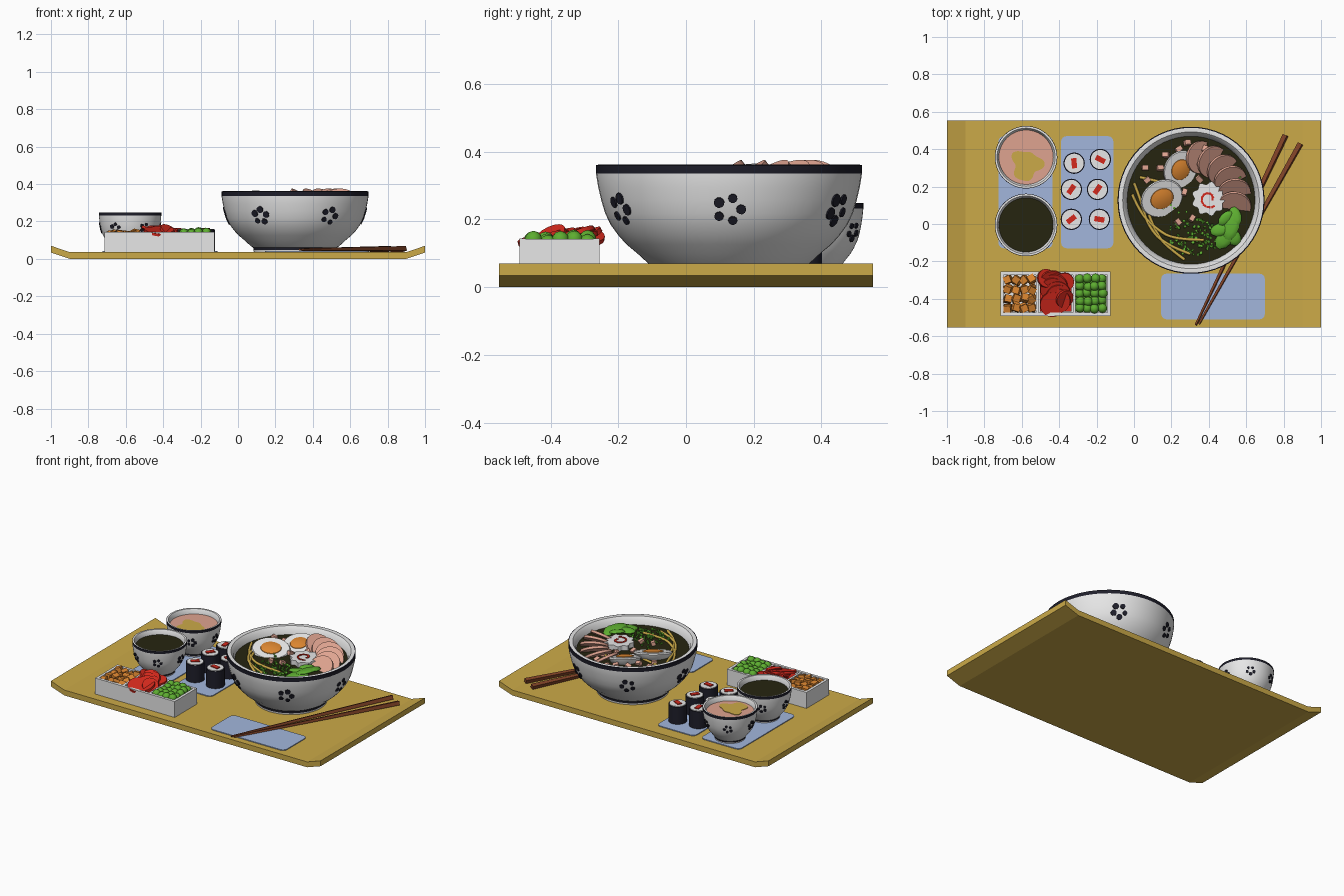
import bpy, bmesh, math, random
from mathutils import Matrix, Vector, Euler

if "Cube" in bpy.data.objects:
    bpy.data.objects.remove(bpy.data.objects["Cube"])
random.seed(4)
R = random.uniform

COLS = dict(gold=(.60, .40, .065), blue=(.36, .47, .72), white=(.84, .84, .84), navy=(.013, .013, .023),
            broth=(.019, .018, .005), pink=(.74, .37, .28), red=(.66, .022, .012), green=(.11, .42, .03),
            orange=(.72, .24, .03), brown=(.22, .055, .02))
MATS, IDX = [], {}
for i, (n, c) in enumerate(COLS.items()):
    m = bpy.data.materials.new(n)
    m.diffuse_color = (*c, 1)
    m.use_nodes = True
    m.node_tree.nodes["Principled BSDF"].inputs["Base Color"].default_value = m.diffuse_color
    MATS.append(m)
    IDX[n] = i


def finish(name, bm, smooth=True):
    bmesh.ops.recalc_face_normals(bm, faces=bm.faces[:])
    used = sorted({f.material_index for f in bm.faces})
    for f in bm.faces:
        f.material_index = used.index(f.material_index)
    me = bpy.data.meshes.new(name)
    bm.to_mesh(me)
    bm.free()
    o = bpy.data.objects.new(name, me)
    bpy.context.collection.objects.link(o)
    for u in used:
        me.materials.append(MATS[u])
    if smooth:
        bpy.ops.object.select_all(action='DESELECT')
        o.select_set(True)
        bpy.context.view_layer.objects.active = o
        bpy.ops.object.shade_smooth_by_angle(angle=math.radians(35))
    return o


def place(loc, rot=(0, 0, 0), scale=(1, 1, 1)):
    q = Euler(rot) if isinstance(rot, tuple) else rot
    return Matrix.LocRotScale(Vector(loc), q, Vector(scale))


def facing(n):
    return Vector((0, 0, 1)).rotation_difference(Vector(n).normalized())


def paint(ret, col):
    for f in {f for v in ret['verts'] for f in v.link_faces}:
        f.material_index = IDX[col]


def box(bm, col, loc, size, rot=(0, 0, 0)):
    paint(bmesh.ops.create_cube(bm, size=1, matrix=place(loc, rot, size)), col)


def disc(bm, col, loc, r, h, rot=(0, 0, 0), r2=None, seg=24, sc=(1, 1, 1)):
    paint(bmesh.ops.create_cone(bm, cap_ends=True, segments=seg, radius1=r, radius2=r if r2 is None else r2,
                                depth=h, matrix=place(loc, rot, sc)), col)


def ball(bm, col, loc, sc, rot=(0, 0, 0), sub=2):
    paint(bmesh.ops.create_icosphere(bm, subdivisions=sub, radius=1, matrix=place(loc, rot, sc)), col)


def blob(bm, col, loc, rf, h, n=48):
    # flat plate whose outline radius is a function of angle
    vs = [bm.verts.new((loc[0] + rf(a) * math.cos(a), loc[1] + rf(a) * math.sin(a), loc[2]))
          for a in (2 * math.pi * i / n for i in range(n))]
    ext = bmesh.ops.extrude_face_region(bm, geom=[bm.faces.new(vs)])
    tops = [g for g in ext['geom'] if isinstance(g, bmesh.types.BMVert)]
    bmesh.ops.translate(bm, verts=tops, vec=(0, 0, h))
    paint({'verts': vs + tops}, col)


def lathe(bm, prof, loc, col, seg=56, M=Matrix()):
    # col(i) gives the colour of profile segment i
    rings = []
    for r, z in prof:
        n = 1 if r == 0 else seg
        rings.append([bm.verts.new(M @ Vector((r * math.cos(2 * math.pi * k / seg), r * math.sin(2 * math.pi * k / seg), z))
                                   + Vector(loc)) for k in range(n)])
    for i, (a, b) in enumerate(zip(rings, rings[1:])):
        for k in range(seg):
            j = (k + 1) % seg
            q = [a[k % len(a)], a[j % len(a)], b[j % len(b)], b[k % len(b)]]
            bm.faces.new(list(dict.fromkeys(q))).material_index = IDX[col(i)]


# tray with upturned ends
bm = bmesh.new()
side = [(-1, .034), (-.9, 0), (.9, 0), (1, .034), (1, .07), (.9, .036), (-.9, .036), (-1, .07)]
f = bm.faces.new([bm.verts.new((x, -.553, z)) for x, z in side])
g = bmesh.ops.extrude_face_region(bm, geom=[f])['geom']
bmesh.ops.translate(bm, verts=[v for v in g if isinstance(v, bmesh.types.BMVert)], vec=(0, 1.106, 0))
paint({'verts': bm.verts[:]}, 'gold')
finish('tray', bm, False)

# cloth mats with rounded corners
for name, x0, x1, y0, y1 in [('bowl_mat', -.725, -.435, -.13, .47), ('sushi_mat', -.39, -.11, -.13, .47),
                             ('chopstick_mat', .145, .70, -.51, -.265)]:
    bm = bmesh.new()
    box(bm, 'blue', ((x0 + x1) / 2, (y0 + y1) / 2, .037), (x1 - x0, y1 - y0, .009))
    up = [e for e in bm.edges if abs(e.verts[0].co.z - e.verts[1].co.z) > .005]
    bmesh.ops.bevel(bm, geom=up, offset=.03, segments=4, profile=.5, affect='EDGES')
    paint({'verts': bm.verts[:]}, 'blue')
    finish(name, bm, False)

# bowls: (radius, height) fractions, outside from the foot up, then inside down
OUT = [(.56, 0), (.565, .035), (.57, .08), (.60, .10), (.69, .2), (.77, .28), (.83, .36), (.89, .46), (.93, .56),
       (.96, .68), (.983, .8), (1, .925), (1, 1)]
IN = [(.985, 1.005), (.93, 1), (.895, .95), (.87, .85), (.80, .5), (.5, .25), (0, .2)]


def bowl(name, x, y, z, rad, h, content, fs):
    bm = bmesh.new()
    prof = [(0, 0)] + OUT + IN
    dark = (2, 12, 13)
    lathe(bm, [(r * rad, t * h) for r, t in prof], (x, y, z), lambda i: 'navy' if i in dark else 'white')
    finish(name, bm)
    # painted blossoms round the outside
    bm = bmesh.new()
    for k in range(6):
        for p in range(5):
            a5 = p * 2 * math.pi / 5 + k
            zz = .6 * h + math.sin(a5) * .034 * fs
            t = zz / h
            i = next(i for i in range(len(OUT) - 1) if OUT[i + 1][1] >= t)
            (r0, t0), (r1, t1) = OUT[i], OUT[i + 1]
            rr = (r0 + (r1 - r0) * (t - t0) / (t1 - t0)) * rad
            ang = k * math.pi / 3 + math.cos(a5) * .036 * fs / rr
            d = Vector((math.cos(ang), math.sin(ang), -(r1 - r0) * rad / ((t1 - t0) * h)))
            disc(bm, 'navy', (x + d.x * rr, y + d.y * rr, z + zz), R(.013, .02) * fs, .009, facing(d), seg=10)
    finish(name + '_blossoms', bm, False)
    bm = bmesh.new()
    disc(bm, content, (x, y, z + .85 * h - .004), .872 * rad, .008, seg=56)
    finish(name + '_soup', bm)


CX, CY = .305, .127
bowl('noodle_bowl', CX, CY, .035, .393, .325, 'broth', 1)
bowl('sauce_bowl', -.577, -.005, .04, .167, .208, 'broth', .6)
bowl('cream_bowl', -.577, .357, .04, .167, .208, 'pink', .6)
bm = bmesh.new()
blob(bm, 'gold', (-.575, .315, .216), lambda a: .078 + .014 * math.sin(3 * a + 1) + .008 * math.cos(5 * a), .004)
finish('cream_swirl', bm)

SZ = .313  # soup level in the large bowl

# noodles
cu = bpy.data.curves.new('noodles', 'CURVE')
cu.dimensions = '3D'
cu.bevel_depth, cu.bevel_resolution, cu.resolution_u = .0085, 2, 6
for path in [[(-.01, .16), (.03, .065), (.11, -.02), (.215, -.085), (.375, -.085)],
             [(.0, .22), (.04, .12), (.07, .0), (.16, -.11), (.30, -.16)],
             [(.08, .05), (.12, -.06), (.2, -.14), (.27, -.19)],
             [(.03, .25), (.10, .235), (.16, .22)],
             [(.36, .33), (.42, .26), (.47, .22)]]:
    s = cu.splines.new('NURBS')
    s.points.add(len(path) - 1)
    s.use_endpoint_u, s.order_u = True, 3
    for p, (x, y) in zip(s.points, path):
        p.co = (x, y, SZ + R(.002, .01), 1)
cu.materials.append(MATS[IDX['gold']])
bpy.context.collection.objects.link(bpy.data.objects.new('noodles', cu))

# egg halves, tilted to the front
for k, (x, y, r, spin) in enumerate([(.15, .135, .10, .5), (.25, .29, .09, 1.2)]):
    bm = bmesh.new()
    Q = facing((.18, -.25, 1)).to_matrix().to_4x4() @ Matrix.Rotation(spin, 4, 'Z') @ Matrix.Diagonal((1.18, 1, 1, 1))
    pr = [(0, 0), (r * .95, 0), (r, -.008), (r * .85, -.035), (r * .5, -.055), (0, -.06)]
    lathe(bm, pr, (x, y, SZ + .024), lambda i: 'white', 32, Q)
    lathe(bm, [(0, .012), (r * .3, .01), (r * .53, .003), (r * .56, -.003), (0, -.004)], (x, y, SZ + .024),
          lambda i: 'orange', 24, Q)
    finish('egg_half_%d' % (k + 1), bm)

# fanned meat slices
bm = bmesh.new()
for k in range(6):
    a = math.radians(78 - k * 17)
    n = (math.sin(a) * .75, -math.cos(a) * .75, 1)
    disc(bm, 'pink', (CX + .235 * math.cos(a), CY + .235 * math.sin(a), SZ + .004), .088, .016, facing(n), seg=28)
finish('meat_slices', bm)

# scalloped fish cake with a red swirl
bm = bmesh.new()
blob(bm, 'white', (.40, .135, SZ - .01), lambda a: .085 + .008 * math.cos(9 * a), .04, 72)
for k in range(11):
    a, r = k * .52, .02 + .0028 * k
    box(bm, 'red', (.40 + r * math.cos(a), .135 + r * math.sin(a), SZ + .031), (.011, .02, .006), (0, 0, a))
finish('fish_cake', bm)

# leafy greens
bm = bmesh.new()
for x, y, l, w, a in [(.49, -.07, .075, .045, .9), (.52, -.01, .08, .045, 1.3), (.54, .04, .055, .035, 1.8),
                      (.46, -.03, .055, .035, .3), (.53, -.07, .05, .04, 2.2), (.49, .03, .05, .03, .8)]:
    ball(bm, 'green', (x, y, SZ + R(.012, .025)), (l, w, .013), (R(-.2, .2), R(-.2, .2), a))
finish('leafy_greens', bm)

# chopped onion
bm = bmesh.new()
for k in range(110):
    a, r = R(0, 6.28), math.sqrt(R(0, 1))
    disc(bm, 'green', (.315 + .15 * r * math.cos(a), -.07 + .10 * r * math.sin(a), SZ + .005), R(.005, .009), .008,
         (R(-.5, .5), R(-.5, .5), 0), seg=6)
for k in range(25):
    a, r = R(0, 6.28), R(.05, .3)
    disc(bm, 'green', (CX + r * math.cos(a), CY + r * math.sin(a), SZ + .005), .007, .008, seg=6)
finish('chopped_onion', bm, False)

# meat cubes
bm = bmesh.new()
for x, y in [(.24, .40), (.285, .435), (.14, .30), (.07, .235), (.38, .40), (.40, .31), (.35, .24), (.17, .37),
             (.235, .01), (.31, .03), (.06, .30), (.34, .33), (.27, .17)]:
    box(bm, 'pink', (x, y, SZ + .008), (.034, .026, .024), (R(-.4, .4), R(-.4, .4), R(0, 3)))
finish('meat_cubes', bm, False)

# sushi rolls
bm = bmesh.new()
for x, y, a in [(-.32, .325, .1), (-.18, .345, 1.1), (-.335, .185, -.6), (-.195, .185, -.6), (-.335, .025, -.9), (-.185, .025, 1.4)]:
    disc(bm, 'navy', (x, y, .098), .057, .116, seg=28)
    disc(bm, 'white', (x, y, .156), .051, .008, seg=28)
    box(bm, 'red', (x, y, .16), (.028, .054, .012), (0, 0, a))
finish('sushi_rolls', bm)

# divided side dish
bm = bmesh.new()
x0, x1, y0, y1, zm, hz, w = -.715, -.125, -.492, -.255, .089, .108, .018
box(bm, 'white', ((x0 + x1) / 2, (y0 + y1) / 2, .045), (x1 - x0, y1 - y0, .02))
for y in (y0 + w / 2, y1 - w / 2):
    box(bm, 'white', ((x0 + x1) / 2, y, zm), (x1 - x0, w, hz))
for x in (x0 + w / 2, -.517, -.320, x1 - w / 2):
    box(bm, 'white', (x, (y0 + y1) / 2, zm), (w * .8 if x in (-.517, -.320) else w, y1 - y0 - w, hz - .001))
finish('side_dish', bm, False)

# dish fillings: carrot cubes, tomato slices, peas
bm = bmesh.new()
for lay, z in enumerate((.09, .128)):
    for i in range(4):
        for j in range(4):
            box(bm, 'orange', (-.673 + .042 * i + R(-.004, .004), -.447 + .049 * j + R(-.006, .006), z + R(-.008, .008)),
                (.038,) * 3, (R(-.4, .4), R(-.4, .4), R(0, 1.5)))
finish('carrot_cubes', bm, False)
bm = bmesh.new()
box(bm, 'red', (-.418, -.373, .09), (.17, .19, .07))
for k in range(7):
    disc(bm, 'red', (-.42 + R(-.02, .02), -.31 - .02 * k, .137 + R(0, .012)), .068, .014,
         facing((R(-.3, .3), -.55 + .05 * k, 1)), seg=20)
for x, y in ((-.47, -.29), (-.37, -.31), (-.37, -.40)):
    disc(bm, 'red', (x, y, .15), .05, .014, facing((R(-.6, .6), R(-.6, .2), 1)), seg=16)
finish('tomato_slices', bm)
bm = bmesh.new()
box(bm, 'green', (-.23, -.373, .085), (.165, .19, .07))
for i in range(4):
    for j in range(5):
        ball(bm, 'green', (-.288 + .04 * i + R(-.005, .005), -.449 + .039 * j + R(-.005, .005), .134 + R(-.008, .01)), (.026,) * 3)
finish('peas', bm)

# chopsticks
for k, (a, b) in enumerate([((.33, -.54, .05), (.81, .475, .053)), ((.347, -.535, .05), (.89, .43, .053))]):
    bm = bmesh.new()
    a, b = Vector(a), Vector(b)
    disc(bm, 'brown', (a + b) / 2, .007, (b - a).length, facing(b - a), .018, seg=4)
    finish('chopstick_%d' % (k + 1), bm, False)
